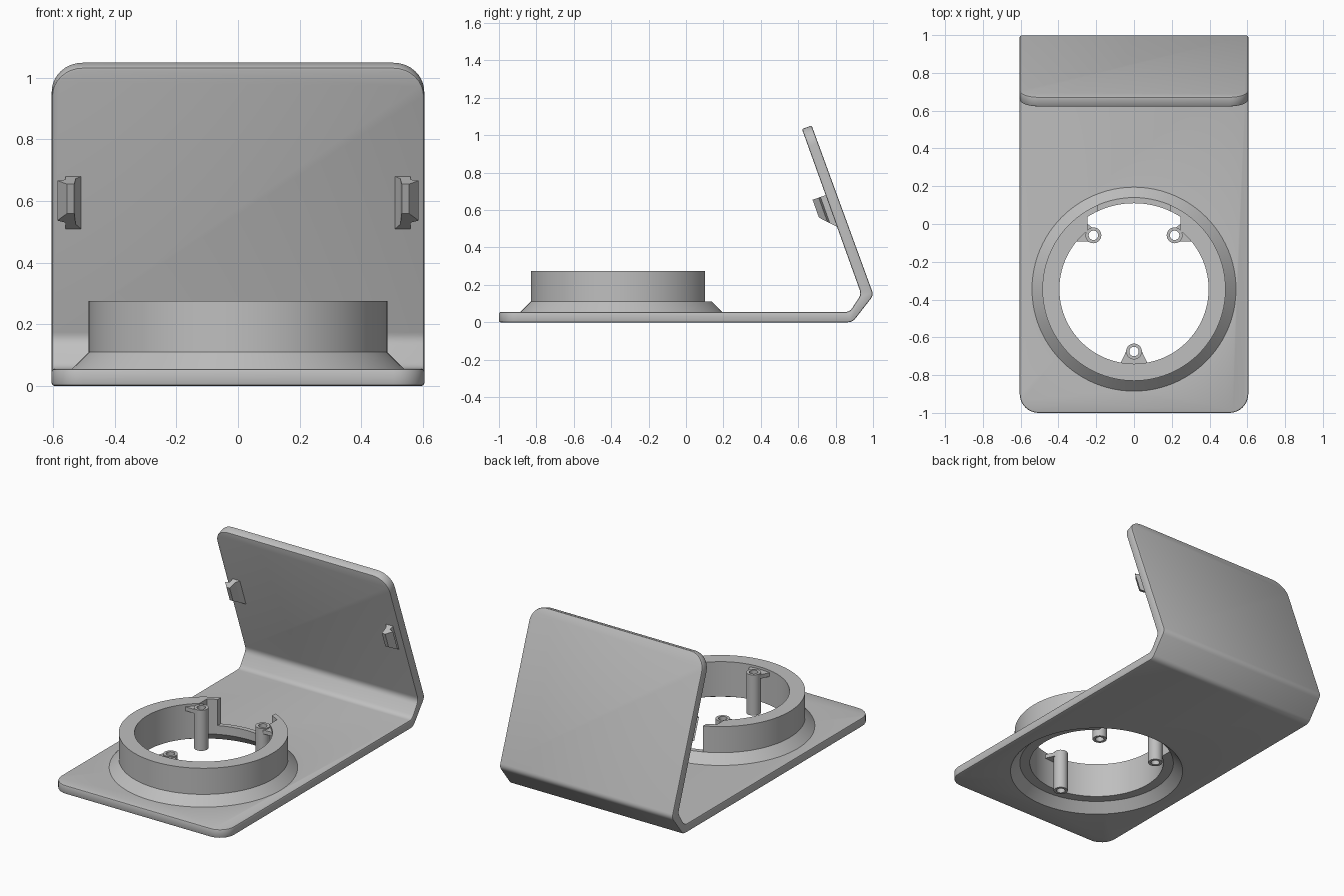
import bpy, bmesh, math
from mathutils import Vector

if "Cube" in bpy.data.objects:
    bpy.data.objects.remove(bpy.data.objects["Cube"])

CX, CY = 0.0, -0.345          # collar centre
HALF = 0.605                  # half width of the panels

grey = bpy.data.materials.new("plain grey")
grey.diffuse_color = (0.52, 0.52, 0.52, 1)
grey.use_nodes = True
grey.node_tree.nodes["Principled BSDF"].inputs["Base Color"].default_value = grey.diffuse_color


def finish(name, bm):
    bmesh.ops.recalc_face_normals(bm, faces=bm.faces)
    me = bpy.data.meshes.new(name)
    bm.to_mesh(me)
    bm.free()
    ob = bpy.data.objects.new(name, me)
    bpy.context.collection.objects.link(ob)
    me.materials.append(grey)
    return ob


def prism(name, bottom, top):
    """Solid between two matching loops of 3D points."""
    bm = bmesh.new()
    a = [bm.verts.new(p) for p in bottom]
    b = [bm.verts.new(p) for p in top]
    bm.faces.new(a)
    bm.faces.new(b)
    for i in range(len(a)):
        j = (i + 1) % len(a)
        bm.faces.new((a[i], a[j], b[j], b[i]))
    return finish(name, bm)


def slab(name, outline, z0, z1):
    return prism(name, [(x, y, z0) for x, y in outline], [(x, y, z1) for x, y in outline])


def lathe(name, profile, x=CX, y=CY, n=96):
    """Capped solid of revolution from (radius, z) points."""
    bm = bmesh.new()
    rings = [[bm.verts.new((x + r * math.cos(2 * math.pi * i / n),
                            y + r * math.sin(2 * math.pi * i / n), z)) for i in range(n)]
             for r, z in profile]
    for a, b in zip(rings, rings[1:]):
        for i in range(n):
            j = (i + 1) % n
            bm.faces.new((a[i], a[j], b[j], b[i]))
    bm.faces.new(rings[0])
    bm.faces.new(rings[-1])
    return finish(name, bm)


def combine(ob, tool, op):
    m = ob.modifiers.new(op, 'BOOLEAN')
    m.object, m.operation, m.solver = tool, op, 'EXACT'
    bpy.context.view_layer.objects.active = ob
    bpy.ops.object.modifier_apply(modifier=m.name)
    bpy.data.objects.remove(tool)


def fillet(p, q, r, d, n=5):
    """Round the corner q between p and r, starting d away from it."""
    p, q, r = Vector(p), Vector(q), Vector(r)
    a, b = q + (p - q).normalized() * d, q + (r - q).normalized() * d
    return [tuple(a * (1 - t) ** 2 + q * 2 * t * (1 - t) + b * t * t)
            for t in (i / n for i in range(n + 1))]


# Folded panel: base, hinge bend and raised lid in one side profile (y, z)
side = [(-1, 0), (0.89, 0), (1.003, 0.145), (0.672, 1.052),
        (0.62, 1.033), (0.937, 0.15), (0.875, 0.055), (-1, 0.055)]
pts = []
for i, p in enumerate(side):
    if i in (1, 2, 5, 6):
        pts += fillet(side[i - 1], p, side[i + 1], 0.025)
    else:
        pts.append(p)
body = prism("folded_panel", [(-HALF, y, z) for y, z in pts], [(HALF, y, z) for y, z in pts])

# Round the four free corners, then soften the outer rim
bm = bmesh.new()
bm.from_mesh(body.data)
ends = [e for e in bm.edges
        if abs(e.verts[0].co.x - e.verts[1].co.x) < 1e-4 and e.calc_length() < 0.06
        and (e.verts[0].co.y < -0.99 or min(v.co.z for v in e.verts) > 1)]
bmesh.ops.bevel(bm, geom=ends, offset=0.1, segments=8, profile=0.5, affect='EDGES')
bm.to_mesh(body.data)
bm.free()
bev = body.modifiers.new("soft_rim", 'BEVEL')
bev.width, bev.segments, bev.limit_method, bev.angle_limit = 0.008, 2, 'ANGLE', math.radians(60)
bpy.context.view_layer.objects.active = body
bpy.ops.object.modifier_apply(modifier=bev.name)

# Collar with sloped skirt, hollow beneath and open through the middle
combine(body, lathe("collar", [(0.555, 0.04), (0.54, 0.055), (0.485, 0.11), (0.485, 0.275)]), 'UNION')
combine(body, lathe("under_cavity", [(0.52, -0.01), (0.455, 0.055), (0.395, 0.0551), (0.395, 0.3)]), 'DIFFERENCE')

# Wider pocket at the back of the opening
a0 = math.acos(0.245 / 0.455)
arc = [(CX + 0.455 * math.cos(a), CY + 0.455 * math.sin(a))
       for a in (a0 + (math.pi - 2 * a0) * i / 24 for i in range(25))]
combine(body, slab("back_pocket", [(-0.245, -0.06), (0.245, -0.06)] + arc, 0.04, 0.3), 'DIFFERENCE')

# Notch in the back wall of the collar
w = 0.19
combine(body, slab("back_notch", [(-w, 0), (w, 0), (w, 0.2), (-w, 0.2)], 0.11, 0.3), 'DIFFERENCE')

# Screw posts with thin webs joining them to the collar
webs = {
    "left": [(-0.34, -0.09), (-0.215, -0.095), (-0.2, -0.06), (-0.215, -0.025), (-0.245, 0.0), (-0.29, 0.0)],
    "right": [(0.34, -0.09), (0.215, -0.095), (0.2, -0.06), (0.215, -0.025), (0.245, 0.0), (0.29, 0.0)],
    "front": [(-0.075, -0.745), (0.075, -0.745), (0.035, -0.66), (-0.035, -0.66)],
}
for key, (x, y) in {"left": (-0.215, -0.06), "right": (0.215, -0.06), "front": (0, -0.675)}.items():
    post = lathe(key + "_post", [(0.042, 0.012), (0.042, 0.268)], x, y, 32)
    combine(post, slab(key + "_web", webs[key], 0.235, 0.26), 'UNION')
    combine(post, lathe("screw_hole", [(0.025, -0.1), (0.025, 0.4)], x, y, 24), 'DIFFERENCE')

# Snap clips on the inner lid face: hooked section (x, height), slanted lower end
up, out = Vector((0, -0.337, 0.9415)), Vector((0, -0.9415, -0.337))
foot = Vector((0, 0.937, 0.15))
section = [(0.505, -0.005), (0.515, 0.006), (0.527, 0.022), (0.532, 0.075),
           (0.555, 0.075), (0.587, 0.04), (0.56, 0.03), (0.56, -0.005)]
for name, s in (("left_clip", -1), ("right_clip", 1)):
    low = [foot + Vector((s * x, 0, 0)) + out * h + up * (0.382 + 1.07 * h) for x, h in section]
    high = [foot + Vector((s * x, 0, 0)) + out * h + up * 0.563 for x, h in section]
    prism(name, low, high)

# Smooth curved walls, keep hard edges
for ob in bpy.context.scene.objects:
    ob.select_set(True)
bpy.context.view_layer.objects.active = body
bpy.ops.object.shade_smooth_by_angle(angle=math.radians(30))
